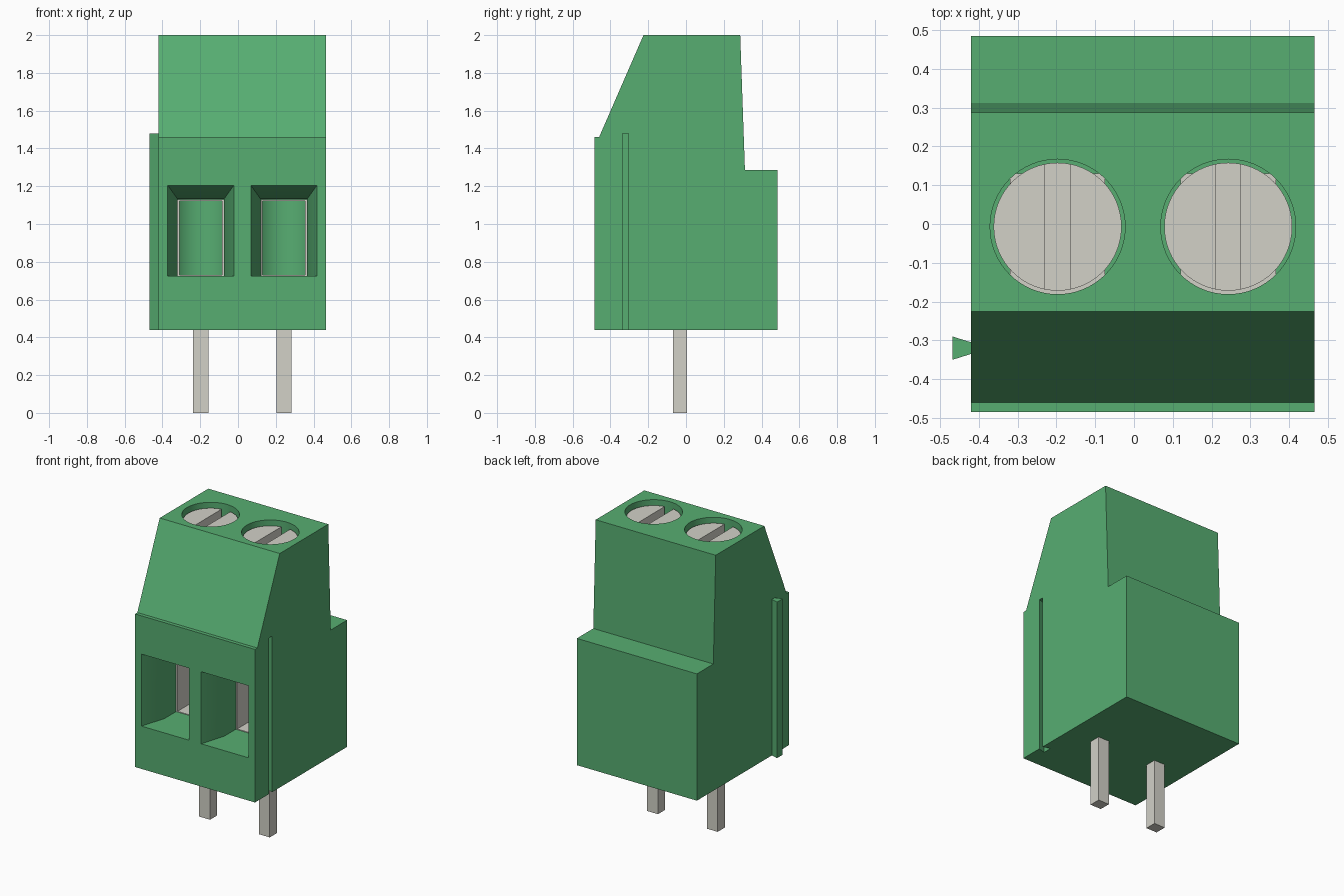
import bpy, bmesh, math
from mathutils import Vector

cube = bpy.data.objects.get("Cube")
if cube:
    bpy.data.objects.remove(cube, do_unlink=True)


def material(name, color):
    m = bpy.data.materials.new(name)
    m.use_nodes = True
    m.diffuse_color = (*color, 1)
    m.node_tree.nodes["Principled BSDF"].inputs["Base Color"].default_value = (*color, 1)
    return m


GREEN = material("green plastic", (0.095, 0.42, 0.167))
METAL = material("grey metal", (0.645, 0.638, 0.573))


def loft(name, rings, mat):
    """Closed solid through rings of equal point count."""
    bm = bmesh.new()
    loops = [[bm.verts.new(p) for p in ring] for ring in rings]
    n = len(loops[0])
    for a, b in zip(loops, loops[1:]):
        for i in range(n):
            j = (i + 1) % n
            bm.faces.new((a[i], a[j], b[j], b[i]))
    bm.faces.new(loops[0][::-1])
    bm.faces.new(loops[-1])
    bmesh.ops.recalc_face_normals(bm, faces=bm.faces)
    mesh = bpy.data.meshes.new(name)
    bm.to_mesh(mesh)
    bm.free()
    mesh.materials.append(mat)
    obj = bpy.data.objects.new(name, mesh)
    bpy.context.collection.objects.link(obj)
    return obj


def prism_x(name, profile, x0, x1, mat):
    return loft(name, [[(x, y, z) for y, z in profile] for x in (x0, x1)], mat)


def prism_z(name, profile, z0, z1, mat):
    return loft(name, [[(x, y, z) for x, y in profile] for z in (z0, z1)], mat)


def box(name, x, y, z, mat):
    return prism_z(name, [(x[0], y[0]), (x[1], y[0]), (x[1], y[1]), (x[0], y[1])], *z, mat)


def cylinder(name, x, y, r, z0, z1, mat, n=64):
    ring = [(x + r * math.cos(math.tau * i / n), y + r * math.sin(math.tau * i / n))
            for i in range(n)]
    return prism_z(name, ring, z0, z1, mat)


def cut(obj, cutter):
    """Subtract the cutter, then remove it."""
    cutter.hide_render = True
    mod = obj.modifiers.new("cut", "BOOLEAN")
    mod.operation = "DIFFERENCE"
    mod.solver = "EXACT"
    mod.object = cutter
    bpy.context.view_layer.objects.active = obj
    bpy.ops.object.modifier_apply(modifier=mod.name)
    bpy.data.objects.remove(cutter, do_unlink=True)


def smooth(obj):
    bpy.ops.object.select_all(action="DESELECT")
    obj.select_set(True)
    bpy.context.view_layer.objects.active = obj
    bpy.ops.object.shade_smooth_by_angle(angle=math.radians(25))


LEFT, RIGHT, BOTTOM = 0.465, -0.42, 0.44
SCREW_Y = -0.007

# Housing with sloped front and stepped back
housing = prism_x("housing", [(-0.485, BOTTOM), (-0.485, 1.46), (-0.46, 1.46), (-0.225, 2),
                              (0.287, 2), (0.312, 1.285), (0.485, 1.285), (0.485, BOTTOM)],
                  RIGHT, LEFT, GREEN)

# Dovetail groove on one side, matching rib on the other
MID = -0.32
cut(housing, prism_z("groove_cutter",
                     [(LEFT + 0.02, MID - 0.015), (LEFT, MID - 0.015), (LEFT - 0.05, MID - 0.03),
                      (LEFT - 0.05, MID + 0.03), (LEFT, MID + 0.015), (LEFT + 0.02, MID + 0.015)],
                     BOTTOM - 0.05, 1.48, GREEN))
prism_z("side_rib", [(RIGHT + 0.005, MID - 0.015), (RIGHT, MID - 0.015), (RIGHT - 0.048, MID - 0.03),
                     (RIGHT - 0.048, MID + 0.03), (RIGHT, MID + 0.015), (RIGHT + 0.005, MID + 0.015)],
        BOTTOM, 1.48, GREEN)


def opening(cx, half, top, y):
    return [(cx - half, y, 0.725), (cx + half, y, 0.725), (cx + half, y, top), (cx - half, y, top)]


for cx, side in ((-0.197, "right"), (0.243, "left")):
    # Screw shaft and funnel-shaped wire entry
    cut(housing, cylinder("shaft_cutter", cx, SCREW_Y, 0.174, 0.712, 2.1, GREEN))
    cut(housing, loft("entry_cutter", [opening(cx, 0.182, 1.213, -0.505),
                                       opening(cx, 0.175, 1.205, -0.485),
                                       opening(cx, 0.123, 1.132, -0.315),
                                       opening(cx, 0.123, 1.132, 0.0)], GREEN))

    # Metal clamp cage, open front and back
    cage = box(side + "_clamp", (cx - 0.1225, cx + 0.1225), (-0.195, 0.13), (0.716, 1.131), METAL)
    cut(cage, box("cage_cutter", (cx - 0.112, cx + 0.112), (-0.3, 0.3), (0.73, 1.122), METAL))

    # Slotted screw
    screw = cylinder(side + "_screw", cx, SCREW_Y, 0.165, 1.14, 1.965, METAL)
    cut(screw, box("slot_cutter", (cx - 0.032, cx + 0.032), (-0.3, 0.3), (1.905, 2.1), METAL))
    smooth(screw)

    # Solder pin
    box(side + "_pin", (cx - 0.04, cx + 0.04), (-0.07, 0.005), (0, BOTTOM + 0.02), METAL)

smooth(housing)
